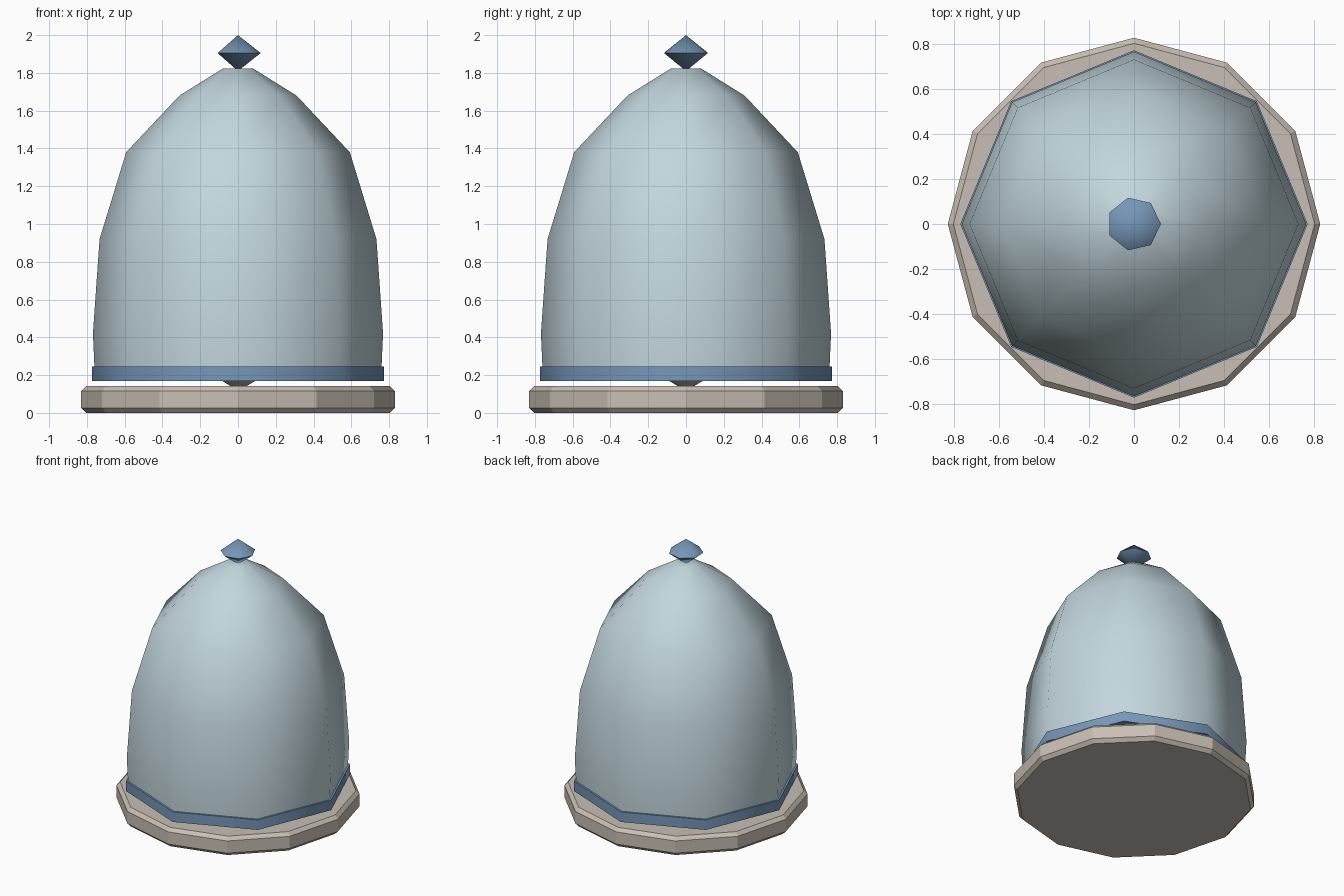
import bpy, bmesh
from math import cos, sin, tau

cube = bpy.data.objects.get("Cube")
if cube:
    bpy.data.objects.remove(cube)


def material(name, rgb):
    mat = bpy.data.materials.new(name)
    mat.use_nodes = True
    mat.diffuse_color = (*rgb, 1)
    mat.node_tree.nodes["Principled BSDF"].inputs["Base Color"].default_value = (*rgb, 1)
    return mat


def lathe(name, profile, sides, mat, smooth_angle=None, closed=False):
    """Turn a (radius, z) profile around the z axis; zero radius makes a point."""
    bm = bmesh.new()
    rings = []
    for r, z in profile:
        if r == 0:
            rings.append([bm.verts.new((0, 0, z))] * sides)
        else:
            rings.append([bm.verts.new((r * cos(tau * i / sides), r * sin(tau * i / sides), z))
                          for i in range(sides)])
    pairs = list(zip(rings, rings[1:]))
    if closed:
        pairs.append((rings[-1], rings[0]))
    for low, high in pairs:
        for i in range(sides):
            j = (i + 1) % sides
            corners = dict.fromkeys([low[i], low[j], high[j], high[i]])
            # Two neighbouring points on the axis span no face
            if len(corners) > 2:
                bm.faces.new(list(corners))
    # Fill flat ends, leaving the ring-shaped closed profiles alone
    if not closed:
        for ring in (rings[0], rings[-1]):
            if len(set(ring)) > 1:
                bm.faces.new(ring)
    bmesh.ops.recalc_face_normals(bm, faces=bm.faces)
    mesh = bpy.data.meshes.new(name)
    bm.to_mesh(mesh)
    bm.free()
    mesh.materials.append(mat)
    obj = bpy.data.objects.new(name, mesh)
    bpy.context.collection.objects.link(obj)
    if smooth_angle:
        bpy.ops.object.select_all(action="DESELECT")
        obj.select_set(True)
        bpy.context.view_layer.objects.active = obj
        bpy.ops.object.shade_smooth_by_angle(angle=smooth_angle)


stone = material("warm stone", (0.58, 0.52, 0.46))
pale = material("pale blue", (0.54, 0.67, 0.72))
blue = material("steel blue", (0.18, 0.31, 0.48))

# Twelve-sided base plate with chamfered rims
lathe("base", [(0.805, 0), (0.83, 0.026), (0.83, 0.117), (0.805, 0.142)], 12, stone)

# Hollow eight-sided dome: outer wall up, inner wall down
outer = [(0.757, 0.175), (0.768, 0.42), (0.733, 0.92), (0.592, 1.38), (0.31, 1.68), (0.08, 1.823), (0, 1.823)]
inner = [(0, 1.79), (0.28, 1.65), (0.56, 1.36), (0.70, 0.92), (0.73, 0.42), (0.73, 0.175)]
lathe("dome", outer + inner, 8, pale, smooth_angle=1.0, closed=True)

# Rim band round the foot of the dome
lathe("rim_band", [(0.774, 0.17), (0.774, 0.245), (0.725, 0.245), (0.725, 0.17)],
      8, blue, smooth_angle=0.9, closed=True)

# Faceted knob on top and weight hanging inside
lathe("knob", [(0, 1.81), (0.12, 1.905), (0, 2.0)], 7, blue, smooth_angle=1.2)
lathe("inner_weight", [(0, 0.115), (0.16, 0.21), (0, 0.31)], 7, stone, smooth_angle=1.2)
